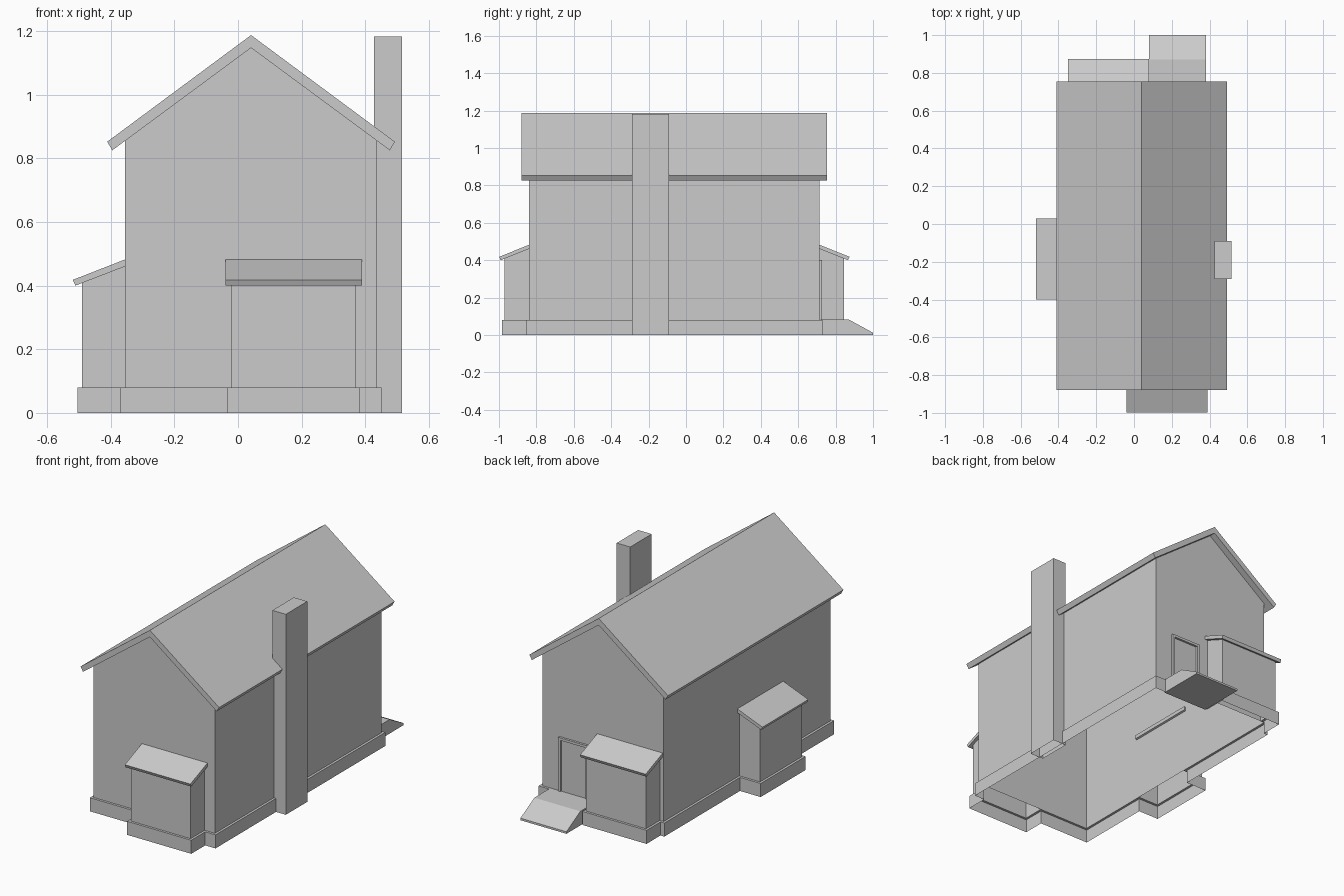
import bpy, bmesh
from mathutils import Vector as V

if "Cube" in bpy.data.objects:
    bpy.data.objects.remove(bpy.data.objects["Cube"])


def make(name, verts, faces):
    bm = bmesh.new()
    vs = [bm.verts.new(v) for v in verts]
    for f in faces:
        bm.faces.new([vs[i] for i in f])
    bmesh.ops.recalc_face_normals(bm, faces=bm.faces[:])
    me = bpy.data.meshes.new(name)
    bm.to_mesh(me)
    bm.free()
    ob = bpy.data.objects.new(name, me)
    bpy.context.collection.objects.link(ob)
    return ob


def prism(name, pts, vec, start_cap=True):
    """Sweep a polygon along vec, optionally leaving the start open."""
    n = len(pts)
    verts = [V(p) for p in pts] + [V(p) + V(vec) for p in pts]
    faces = [(i, (i + 1) % n, (i + 1) % n + n, i + n) for i in range(n)]
    faces.append(range(n, 2 * n))
    if start_cap:
        faces.append(range(n))
    return make(name, verts, faces)


def box(name, x0, x1, y0, y1, z0, z1, bottom=True):
    pts = [(x0, y0, z0), (x1, y0, z0), (x1, y1, z0), (x0, y1, z0)]
    return prism(name, pts, (0, 0, z1 - z0), bottom)


X0, X1, Y0, Y1 = -.355, .437, -.84, .715
CX, H = .041, .08

# Main walls: hollow gabled shell, open underneath
gable = [(X0, H), (X1, H), (X1, .863), (CX, 1.155), (X0, .863)]
make("main_walls", [(x, y, z) for y in (Y0, Y1) for x, z in gable],
     [(0, 1, 2, 3, 4), (5, 6, 7, 8, 9), (0, 4, 9, 5), (1, 2, 7, 6)])

# Pitched roof, one slab profile swept along the ridge
half = [(.452, .852), (.436, .825)]
roof = ([(CX, 1.187)] + [(CX + x, z) for x, z in half] + [(CX, 1.147)]
        + [(CX - x, z) for x, z in reversed(half)])
prism("main_roof", [(x, -.88, z) for x, z in roof], (0, 1.635, 0))

# Plinth: footprint offset outward, with a narrow ledge up to the walls
foot = [(X0, Y0), (-.02, Y0), (-.02, -.97), (.37, -.97), (.37, Y0), (X1, Y0),
        (X1, Y1), (.06, Y1), (.06, .845), (-.33, .845), (-.33, Y1), (X0, Y1),
        (X0, .01), (-.49, .01), (-.49, -.38), (X0, -.38)]
n = len(foot)
outer = []
for i in range(n):
    p, q, r = V(foot[i - 1]), V(foot[i]), V(foot[(i + 1) % n])
    d = [(b - a).normalized() for a, b in ((p, q), (q, r))]
    outer.append(q + .014 * sum((V((e.y, -e.x)) for e in d), V((0, 0))))
verts = [(p[0], p[1], z) for ring, z in ((outer, 0), (outer, H), (foot, H))
         for p in ring]
make("plinth", verts, [(k + i, k + (i + 1) % n, k + n + (i + 1) % n, k + n + i)
                       for k in (0, n) for i in range(n)])


# Lean-to bays: three walls and a sloping slab roof
def bay(name, origin, out, width, depth):
    o, out = V(origin), V(out)
    side = V((-out.y, out.x, 0))

    def at(s, d, z):
        return o + side * s + out * d + V((0, 0, z))
    w = width / 2
    prof = [(0, .466), (0, H), (depth, H), (depth, .413)]
    make(name + "_walls", [at(s, d, z) for s in (-w, w) for d, z in prof],
         [(0, 1, 2, 3), (4, 5, 6, 7), (2, 3, 7, 6)])
    e = depth + .029
    slab = [(e, .418), (e - .008, .4), (-.01, .464), (-.01, .486)]
    w += .019
    prism(name + "_roof", [at(-w, d, z) for d, z in slab], side * 2 * w)


bay("front_bay", (.175, Y0, 0), (0, -1, 0), .39, .13)
bay("back_bay", (-.135, Y1, 0), (0, 1, 0), .39, .13)
bay("left_bay", (X0, -.185, 0), (-1, 0, 0), .39, .135)

# Chimney stack
box("chimney", .427, .515, -.29, -.09, 0, 1.182, bottom=False)

# Ramp to the back door
ramp = [(.72, 0), (1, 0), (1, .012), (.87, H + .003), (.72, H + .003)]
prism("door_ramp", [(.08, y, z) for y, z in ramp], (.3, 0, 0))

# Door frame
arch = [(.13, H), (.13, .4), (.325, .4), (.325, H),
        (.31, H), (.31, .385), (.145, .385), (.145, H)]
prism("door_frame", [(x, Y1 - .003, z) for x, z in arch], (0, .016, 0))
